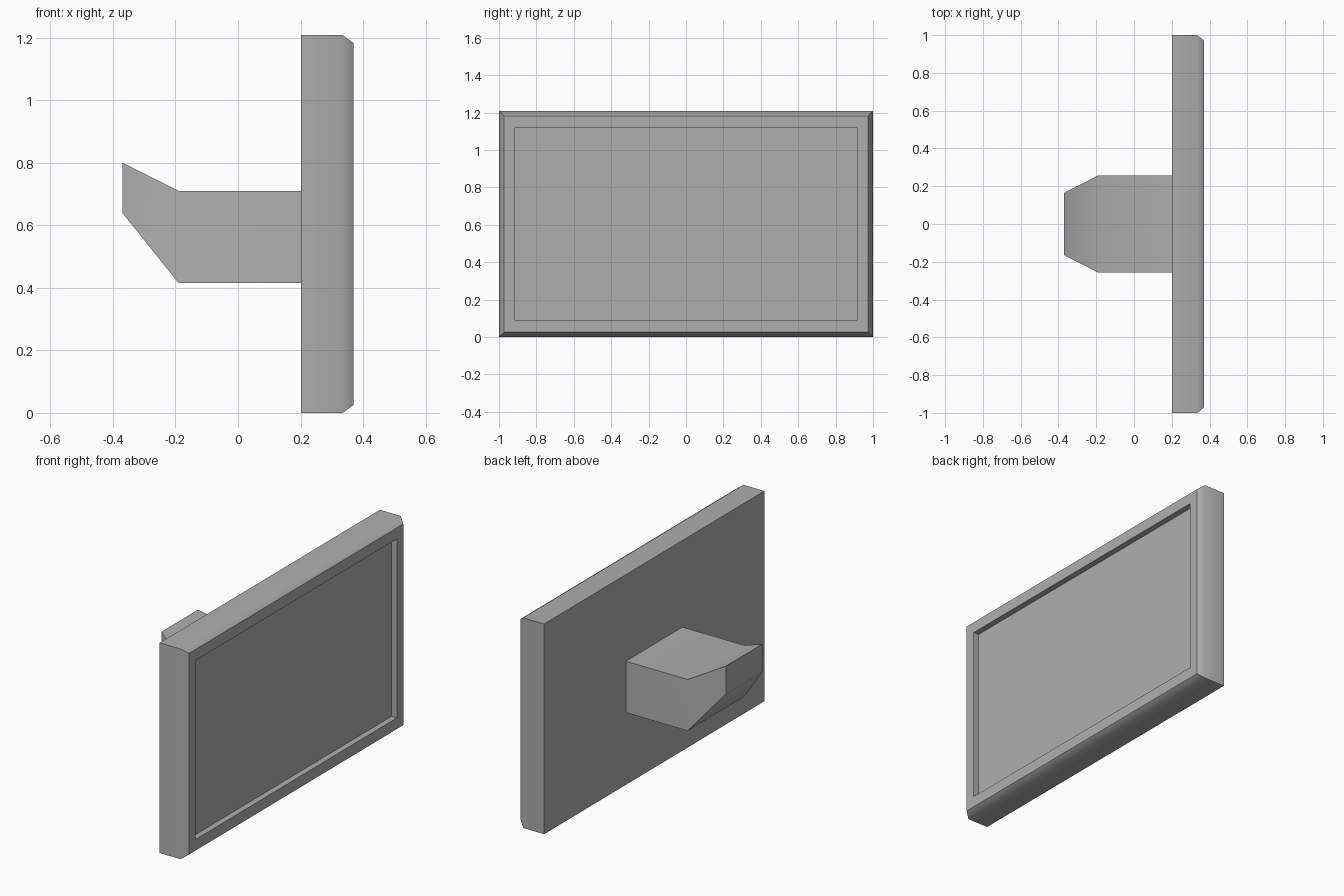
import bpy
import bmesh
import math

if "Cube" in bpy.data.objects:
    bpy.data.objects.remove(bpy.data.objects["Cube"], do_unlink=True)

GREY = (0.43, 0.43, 0.43, 1)
grey = bpy.data.materials.new("plain grey")
grey.use_nodes = True
grey.diffuse_color = GREY
grey.node_tree.nodes["Principled BSDF"].inputs["Base Color"].default_value = GREY


def loft(name, sections):
    """Join rectangular sections (x, half width, bottom, top) along x and cap both ends."""
    bm = bmesh.new()
    rings = []
    for x, w, low, high in sections:
        corners = ((-w, low), (w, low), (w, high), (-w, high))
        rings.append([bm.verts.new((x, y, z)) for y, z in corners])
    for a, b in zip(rings, rings[1:]):
        for i in range(4):
            j = (i + 1) % 4
            bm.faces.new((a[i], a[j], b[j], b[i]))
    bm.faces.new(rings[0])
    bm.faces.new(rings[-1])
    bmesh.ops.recalc_face_normals(bm, faces=bm.faces)
    mesh = bpy.data.meshes.new(name)
    bm.to_mesh(mesh)
    bm.free()
    mesh.materials.append(grey)
    obj = bpy.data.objects.new(name, mesh)
    bpy.context.collection.objects.link(obj)
    # Soften the shallow bends, keep the steep ones crisp
    bpy.ops.object.select_all(action="DESELECT")
    obj.select_set(True)
    bpy.context.view_layer.objects.active = obj
    bpy.ops.object.shade_smooth_by_angle(angle=math.radians(42))


# Screen panel: box, chamfered rim, flat frame, then the recessed display
loft("screen_panel", [
    (0.202, 1.0, 0.0, 1.208),
    (0.335, 1.0, 0.0, 1.208),
    (0.37, 0.972, 0.026, 1.182),
    (0.37, 0.913, 0.09, 1.118),
    (0.336, 0.913, 0.09, 1.118),
])

# Rear mount: straight block that tapers up to a narrow end
loft("rear_mount", [
    (0.202, 0.257, 0.415, 0.71),
    (-0.19, 0.257, 0.415, 0.71),
    (-0.37, 0.165, 0.64, 0.80),
])
